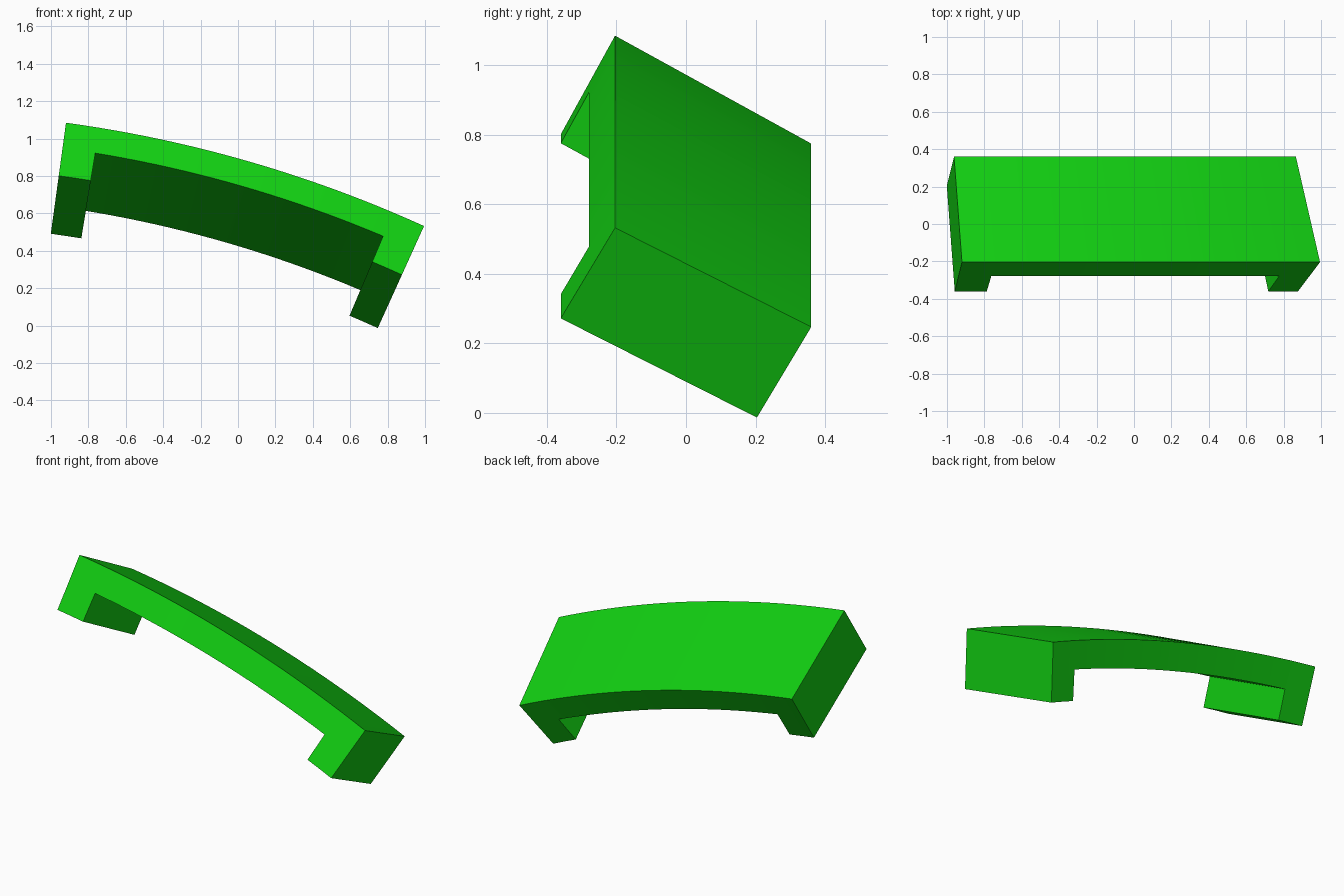
import bpy, bmesh, math

cube = bpy.data.objects.get("Cube")
if cube:
    bpy.data.objects.remove(cube, do_unlink=True)

# Arch swept around an axis parallel to y, with a tilted rectangular section
CENTRE_X, CENTRE_Z = -1.855, -5.753
RADIUS, FRONT_Y = 6.901, -0.204
START, END, LEG = 7.79, 24.39, 1.5          # degrees from vertical
DEPTH = (-0.313, 0.564)                     # (radius, y) step from front to back
DROP = (-0.286, -0.156)                     # (radius, y) step from top to foot
MID = 0.48                                  # part of the drop taken by the span
SPAN_STEPS, LEG_STEPS = 20, 2


def steps(a, b, n):
    return [a + (b - a) * i / n for i in range(n)]


angles = (steps(START, START + LEG, LEG_STEPS)
          + steps(START + LEG, END - LEG, SPAN_STEPS)
          + steps(END - LEG, END, LEG_STEPS) + [END])


def point(angle, drop, depth):
    r = RADIUS + DROP[0] * drop + DEPTH[0] * depth
    y = FRONT_Y + DROP[1] * drop + DEPTH[1] * depth
    a = math.radians(angle)
    return (CENTRE_X + r * math.sin(a), y, CENTRE_Z + r * math.cos(a))


bm = bmesh.new()
verts = {}


def vert(i, drop, depth):
    key = (i, drop, depth)
    if key not in verts:
        verts[key] = bm.verts.new(point(angles[i], drop, depth))
    return verts[key]


# Front and back sheets: the span all along, the legs only at the two ends
back_of = {}
n = len(angles) - 1
for i in range(n):
    layers = [(0, MID)]
    if i < LEG_STEPS or i >= n - LEG_STEPS:
        layers.append((MID, 1))
    for top, foot in layers:
        corners = [(i, top), (i, foot), (i + 1, foot), (i + 1, top)]
        front = [vert(*c, 0) for c in corners]
        back = [vert(*c, 1) for c in corners]
        back_of.update(zip(front, back))
        bm.faces.new(front)
        bm.faces.new(back[::-1])

# Walls joining the sheets along their outline
outline = [e for e in bm.edges if e.is_boundary and e.verts[0] in back_of]
for e in outline:
    a, b = e.verts
    bm.faces.new((b, a, back_of[a], back_of[b]))
bmesh.ops.recalc_face_normals(bm, faces=bm.faces[:])

mesh = bpy.data.meshes.new("curved_bridge")
bm.to_mesh(mesh)
bm.free()
arch = bpy.data.objects.new("curved_bridge", mesh)
bpy.context.collection.objects.link(arch)

# Colour
green = bpy.data.materials.new("bright green")
green.use_nodes = True
colour = (0.006, 0.63, 0.006, 1)
green.diffuse_color = colour
green.node_tree.nodes["Principled BSDF"].inputs["Base Color"].default_value = colour
mesh.materials.append(green)

# Smooth curves with sharp corners
bpy.ops.object.select_all(action='DESELECT')
arch.select_set(True)
bpy.context.view_layer.objects.active = arch
bpy.ops.object.shade_smooth_by_angle(angle=math.radians(30))
